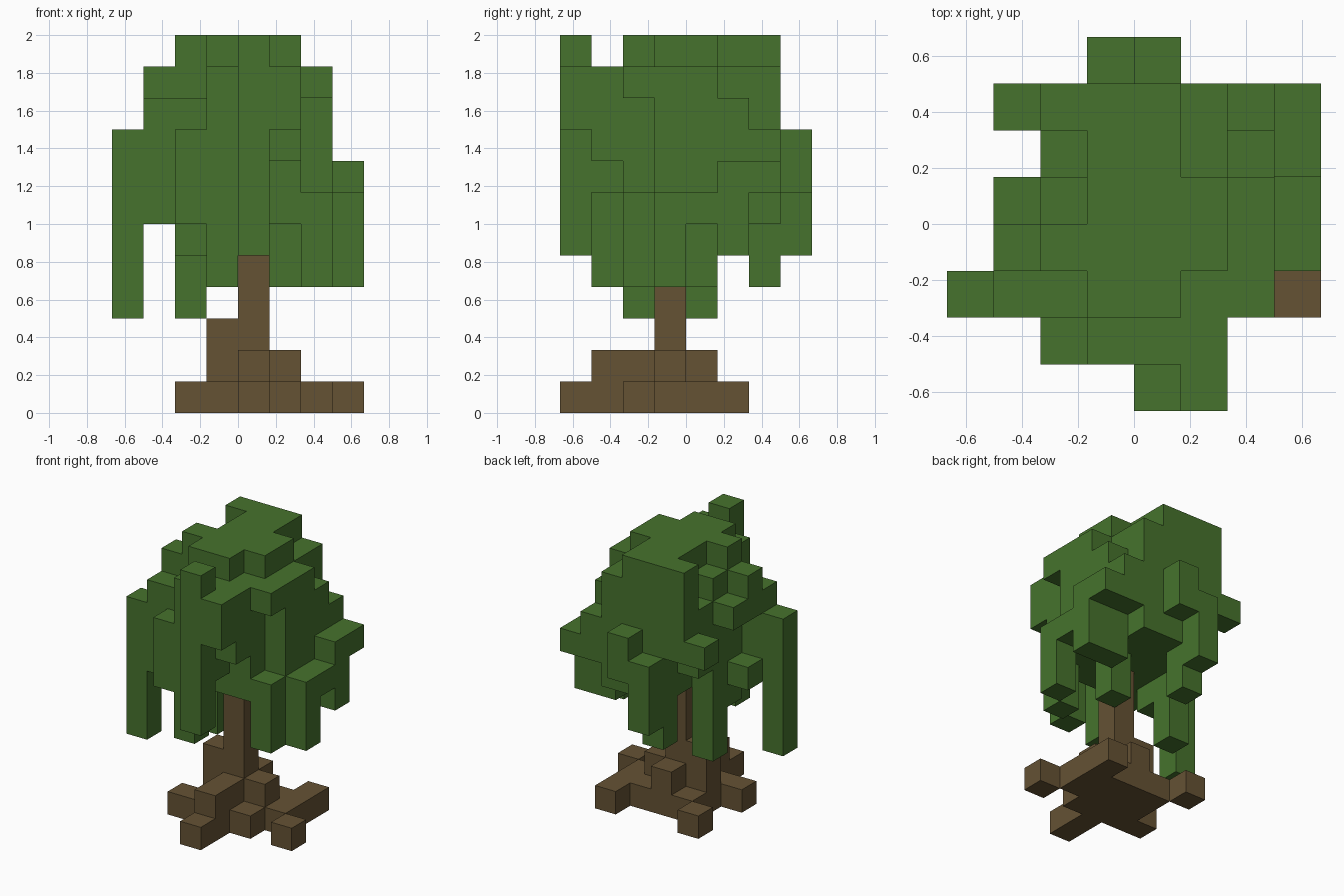
import bpy, bmesh
from mathutils import Vector

if "Cube" in bpy.data.objects:
    bpy.data.objects.remove(bpy.data.objects["Cube"], do_unlink=True)

UNIT = 1 / 6                      # edge of one block
CENTRE = Vector((4, 4, 0))        # grid point that sits at the origin


def make_material(name, colour):
    mat = bpy.data.materials.new(name)
    mat.use_nodes = True
    mat.diffuse_color = (*colour, 1)
    mat.node_tree.nodes["Principled BSDF"].inputs["Base Color"].default_value = (*colour, 1)
    return mat


def fill(boxes):
    """Turn (x, y, z) start/end ranges into a set of unit blocks."""
    return {(x, y, z)
            for x0, x1, y0, y1, z0, z1 in boxes
            for x in range(x0, x1) for y in range(y0, y1) for z in range(z0, z1)}


def build(name, cells, mat):
    """Make one mesh from the exposed sides of the blocks."""
    bm = bmesh.new()
    for cell in cells:
        middle = Vector(cell) + Vector((.5, .5, .5))
        for axis in range(3):
            for sign in (-1, 1):
                step = Vector((0, 0, 0))
                step[axis] = sign
                if tuple(int(c + s) for c, s in zip(cell, step)) in cells:
                    continue
                u = Vector((0, 0, 0))
                u[(axis + 1) % 3] = .5
                v = step.cross(u)
                corners = [-u - v, u - v, u + v, v - u]
                bm.faces.new([bm.verts.new((middle + step / 2 + c - CENTRE) * UNIT)
                              for c in corners])
    bmesh.ops.remove_doubles(bm, verts=bm.verts[:], dist=UNIT / 100)
    mesh = bpy.data.meshes.new(name)
    bm.to_mesh(mesh)
    bm.free()
    mesh.materials.append(mat)
    obj = bpy.data.objects.new(name, mesh)
    bpy.context.collection.objects.link(obj)
    return obj


leaf_green = make_material("leaf green", (.061, .171, .026))
bark_brown = make_material("bark brown", (.130, .084, .034))

# Central mass of the crown
core = fill([
    (3, 5, 2, 7, 6, 12), (5, 6, 3, 5, 6, 12), (5, 6, 2, 3, 6, 11),
    (5, 6, 5, 7, 6, 11), (2, 3, 3, 4, 5, 12), (2, 3, 2, 3, 6, 10),
    (2, 3, 4, 5, 6, 11), (2, 3, 5, 6, 7, 10), (2, 3, 6, 7, 8, 12),
    (6, 7, 3, 5, 6, 11), (6, 7, 2, 3, 10, 11), (6, 7, 5, 6, 5, 10),
])

# Leaf clumps standing out from the crown
clumps = fill([
    (6, 7, 6, 7, 7, 9), (7, 8, 6, 7, 7, 8), (7, 8, 5, 6, 5, 8),
    (7, 8, 4, 5, 6, 7), (4, 5, 7, 8, 7, 9), (3, 4, 7, 8, 5, 8),
    (1, 2, 6, 7, 8, 9), (3, 5, 1, 2, 7, 11), (5, 6, 1, 2, 8, 11),
    (2, 3, 1, 2, 6, 9), (5, 6, 0, 1, 9, 11), (1, 2, 2, 3, 6, 10),
    (1, 2, 3, 4, 9, 11), (1, 2, 3, 4, 6, 7), (1, 2, 4, 5, 9, 10),
])

# Strands drooping below the crown
strands = fill([
    (0, 1, 2, 3, 3, 9), (2, 3, 4, 5, 3, 6), (3, 4, 1, 2, 4, 7),
    (4, 5, 0, 1, 5, 12), (6, 7, 2, 3, 4, 7), (7, 8, 3, 4, 4, 7),
    (3, 4, 6, 7, 4, 6), (5, 6, 4, 5, 4, 6),
])

# Trunk with its stepped foot
trunk = fill([
    (4, 5, 3, 4, 0, 6), (3, 4, 3, 4, 0, 3), (4, 5, 1, 3, 0, 2),
    (5, 6, 3, 4, 0, 2), (4, 5, 4, 5, 0, 2),
])

# Roots spread on the ground
roots = fill([
    (2, 4, 2, 3, 0, 1), (5, 6, 2, 3, 0, 1), (3, 7, 4, 5, 0, 1),
    (6, 7, 3, 4, 0, 1), (7, 8, 2, 3, 0, 1), (6, 7, 5, 6, 0, 1),
    (2, 3, 5, 6, 0, 1), (4, 5, 0, 1, 0, 1),
])

build("leaf_crown", core | clumps | strands, leaf_green)
build("trunk_and_roots", trunk | roots, bark_brown)
